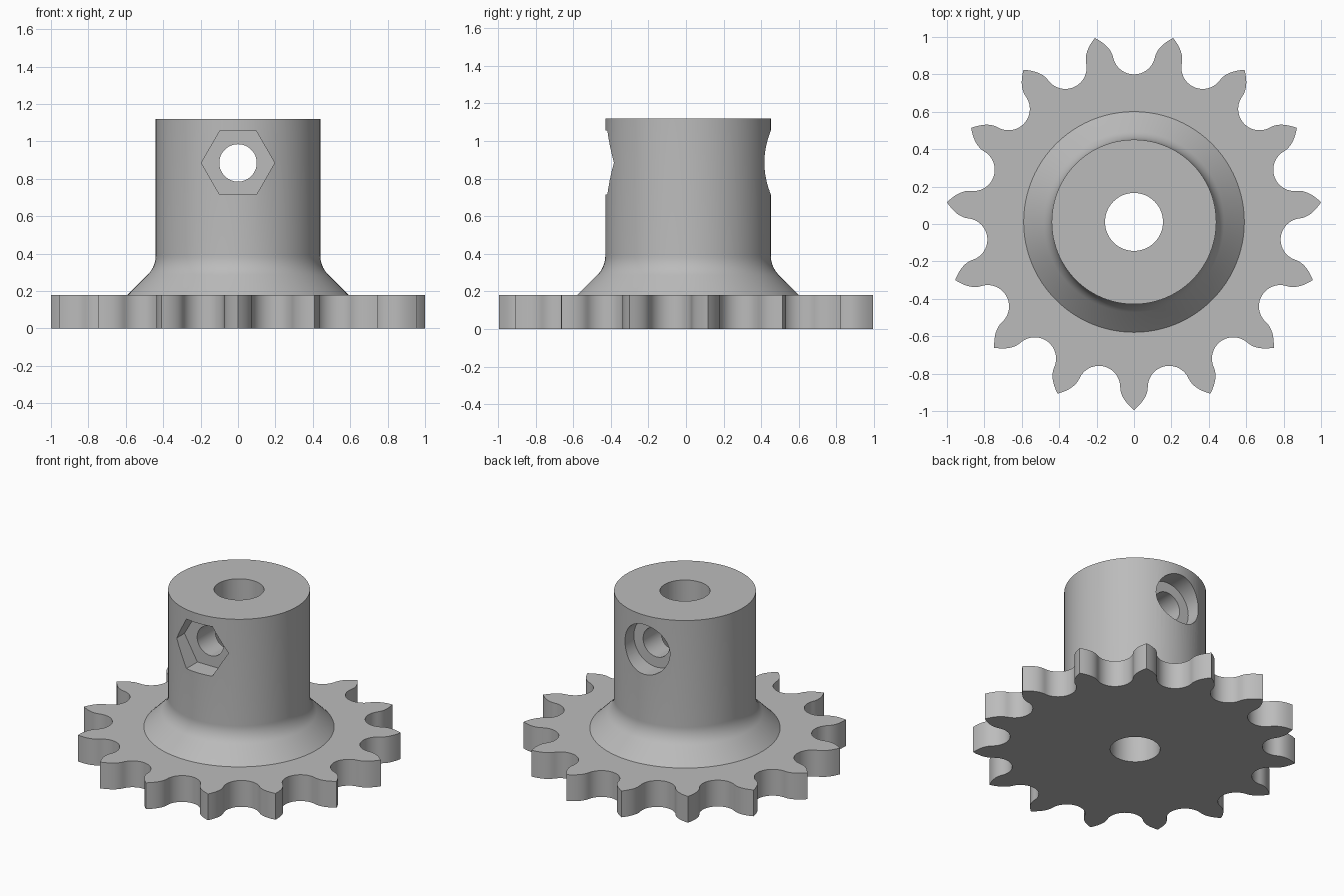
import bpy, bmesh
from math import sin, cos, pi, radians, sqrt
from mathutils import Matrix, Vector

if "Cube" in bpy.data.objects:
    bpy.data.objects.remove(bpy.data.objects["Cube"])

TEETH = 15
CY = 0.011            # axis offset that centres the odd tooth count
HUB_R, TOP = 0.44, 1.12
PLATE = 0.18
HOLE_Z = 0.885

steel = bpy.data.materials.new("plain grey steel")
steel.use_nodes = True
grey = (0.5, 0.5, 0.5, 1)
steel.diffuse_color = grey
steel.node_tree.nodes["Principled BSDF"].inputs["Base Color"].default_value = grey


def finish(name, bm):
    bmesh.ops.recalc_face_normals(bm, faces=bm.faces)
    mesh = bpy.data.meshes.new(name)
    bm.to_mesh(mesh)
    bm.free()
    mesh.materials.append(steel)
    ob = bpy.data.objects.new(name, mesh)
    bpy.context.collection.objects.link(ob)
    return ob


def prism(name, outline, height):
    bm = bmesh.new()
    face = bm.faces.new([bm.verts.new((x, y, 0)) for x, y in outline])
    ext = bmesh.ops.extrude_face_region(bm, geom=[face])
    verts = [v for v in ext["geom"] if isinstance(v, bmesh.types.BMVert)]
    bmesh.ops.translate(bm, verts=verts, vec=(0, 0, height))
    return finish(name, bm)


def rod(name, radius, start, end, sides=64):
    """Solid rod between two points on one axis."""
    a, b = Vector(start), Vector(end)
    turn = (b - a).to_track_quat("Z", "Y").to_matrix().to_4x4()
    bm = bmesh.new()
    bmesh.ops.create_cone(bm, cap_ends=True, segments=sides, radius1=radius,
                          radius2=radius, depth=(b - a).length,
                          matrix=Matrix.Translation((a + b) / 2) @ turn)
    return finish(name, bm)


def combine(target, tool, operation):
    mod = target.modifiers.new(operation.lower(), "BOOLEAN")
    mod.operation, mod.solver, mod.object = operation, "EXACT", tool
    bpy.context.view_layer.objects.active = target
    bpy.ops.object.modifier_apply(modifier=mod.name)
    bpy.data.objects.remove(tool)


# Toothed plate: pointed tooth flanks joined by round roller seats
pitch_r, seat_r, tip_r = 0.903, 0.114, 1.0055
half = pi / TEETH
seat = Vector((pitch_r * cos(half), pitch_r * sin(half)))
waist = seat.y - seat_r
flank = []
for i in range(9):
    t = 1 - i / 8
    flank.append((seat.x + (tip_r - seat.x) * t, waist * (1 - t * t)))
for i in range(1, 13):
    a = -pi / 2 - (pi / 2 - half) * i / 12
    flank.append((seat.x + seat_r * cos(a), seat.y + seat_r * sin(a)))
tooth = [(x, -y) for x, y in flank[:0:-1]] + flank[:-1]
outline = []
for k in range(TEETH):
    a = -pi / 2 + 2 * half * k
    outline += [(x * cos(a) - y * sin(a), x * sin(a) + y * cos(a) + CY) for x, y in tooth]
sprocket = prism("sprocket", outline, PLATE)

# Hub: straight barrel, fillet and sloped foot, turned about the axis
run = 0.06
fillet = run / (sqrt(2) - 1)
corner = PLATE + 0.59 - HUB_R
profile = [(0, 0.08), (0.59, 0.08), (0.59, PLATE)]
for i in range(9):
    a = radians(45 * (1 - i / 8))
    profile.append((HUB_R + fillet * (1 - cos(a)), corner + run - fillet * sin(a)))
profile += [(HUB_R, TOP), (0, TOP)]
bm = bmesh.new()
pts = [bm.verts.new((r, CY, z)) for r, z in profile]
edges = [bm.edges.new(pair) for pair in zip(pts, pts[1:])]
bmesh.ops.spin(bm, geom=pts + edges, cent=(0, CY, 0), axis=(0, 0, 1),
               angle=2 * pi, steps=96, use_duplicate=False)
bmesh.ops.remove_doubles(bm, verts=bm.verts, dist=0.0001)
combine(sprocket, finish("hub", bm), "UNION")

# Shaft bore, cross hole, round bolt-head recess at the back
combine(sprocket, rod("bore", 0.155, (0, CY, -0.2), (0, CY, 1.4)), "DIFFERENCE")
combine(sprocket, rod("cross_hole", 0.1, (0, -0.7, HOLE_Z), (0, 0.7, HOLE_Z)), "DIFFERENCE")
combine(sprocket, rod("bolt_recess", 0.17, (0, CY + 0.31, HOLE_Z), (0, 0.7, HOLE_Z)), "DIFFERENCE")

# Hexagonal nut pocket at the front, flats on top and bottom
nut = prism("nut_pocket", [(0.196 * cos(k * pi / 3), 0.196 * sin(k * pi / 3))
                           for k in range(6)], 0.4)
nut.data.transform(Matrix.Translation((0, CY - 0.31, HOLE_Z)) @ Matrix.Rotation(pi / 2, 4, "X"))
combine(sprocket, nut, "DIFFERENCE")

# Smooth round walls, crisp edges
bpy.ops.object.select_all(action="DESELECT")
sprocket.select_set(True)
bpy.context.view_layer.objects.active = sprocket
bpy.ops.object.shade_smooth_by_angle(angle=radians(30))
